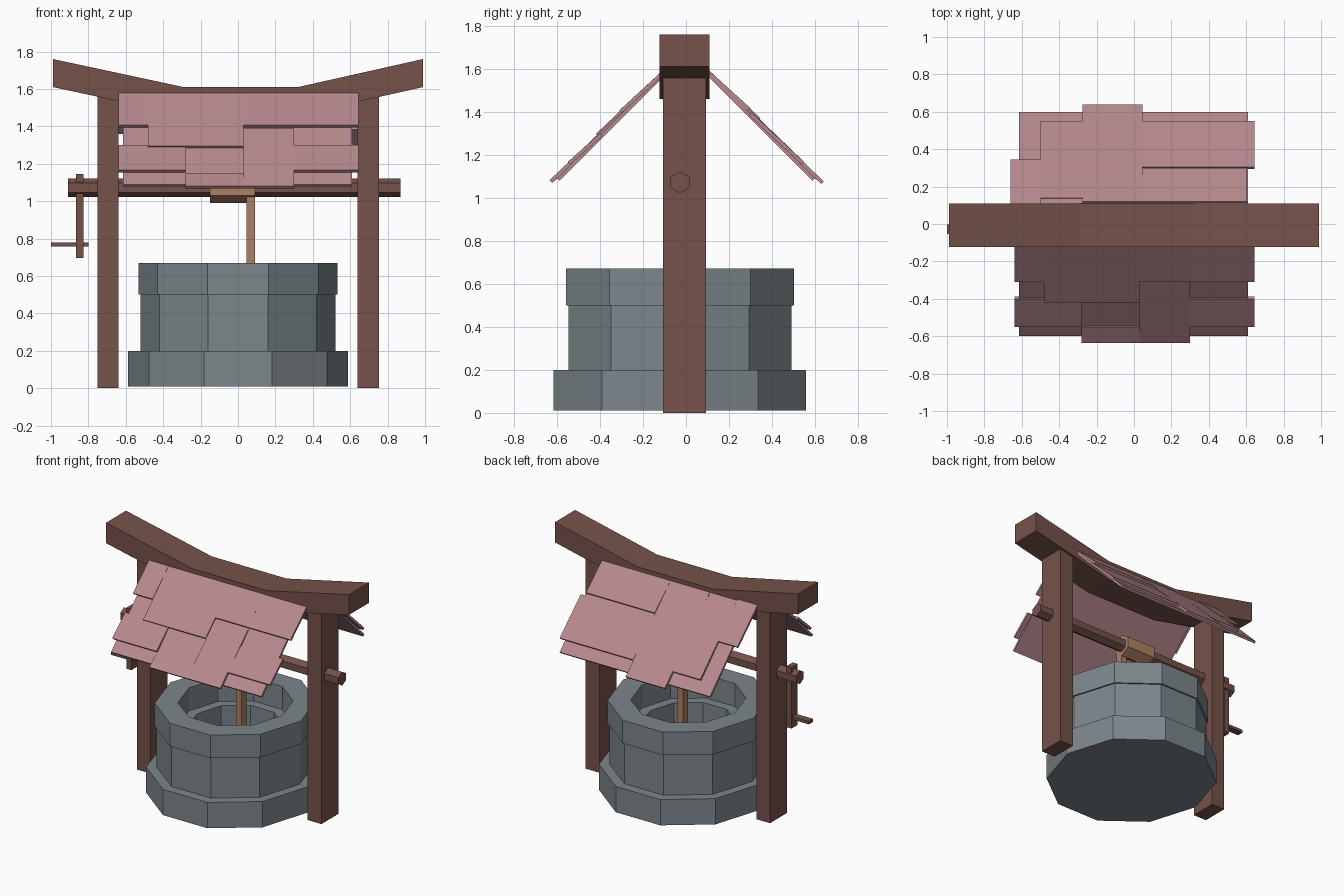
import bpy, bmesh, math

if "Cube" in bpy.data.objects:
    bpy.data.objects.remove(bpy.data.objects["Cube"])

def mat(name, c):
    m = bpy.data.materials.new(name)
    m.diffuse_color = (*c, 1)
    m.use_nodes = True
    m.node_tree.nodes["Principled BSDF"].inputs["Base Color"].default_value = m.diffuse_color
    return m

WOOD = mat("dark_wood", (.18, .085, .068))
STONE = mat("stone", (.20, .24, .26))
TILE = mat("roof_tile", (.47, .25, .27))
ROPE = mat("rope", (.42, .22, .13))
CY = -.028  # y centre of the well and axle

def finish(name, bm, material):
    bmesh.ops.recalc_face_normals(bm, faces=bm.faces)
    me = bpy.data.meshes.new(name)
    bm.to_mesh(me)
    bm.free()
    ob = bpy.data.objects.new(name, me)
    me.materials.append(material)
    bpy.context.collection.objects.link(ob)
    return ob

def prism(name, profile, offset, material):
    """Extrude a closed 3D profile along an offset."""
    bm = bmesh.new()
    f = bm.faces.new([bm.verts.new(p) for p in profile])
    r = bmesh.ops.extrude_face_region(bm, geom=[f])
    new = [v for v in r["geom"] if isinstance(v, bmesh.types.BMVert)]
    bmesh.ops.translate(bm, verts=new, vec=offset)
    return finish(name, bm, material)

def box(name, x0, x1, y0, y1, z0, z1, material):
    return prism(name, [(x0, y0, z0), (x1, y0, z0), (x1, y1, z0), (x0, y1, z0)],
                 (0, 0, z1 - z0), material)

def hex_rod(name, x0, x1, r, z, material):
    ring = [(x0, CY + r * math.sin(i * math.pi / 3), z + r * math.cos(i * math.pi / 3))
            for i in range(6)]
    return prism(name, ring, (x1 - x0, 0, 0), material)

# Stone well: stepped ten-sided wall with a ledge and a floor inside
bm = bmesh.new()
steps = [(.587, .617, .01), (.587, .617, .20), (.52, .544, .20), (.52, .544, .50),
         (.532, .557, .50), (.532, .557, .67), (.38, .395, .67), (.38, .395, .50),
         (.31, .325, .50), (.31, .325, .20)]
rings = [[bm.verts.new((rx * math.cos(i * math.pi / 5), CY + ry * math.sin(i * math.pi / 5), z))
          for i in range(10)] for rx, ry, z in steps]
for a, b in zip(rings, rings[1:]):
    for i in range(10):
        j = (i + 1) % 10
        bm.faces.new((a[i], a[j], b[j], b[i]))
bm.faces.new(rings[0])
bm.faces.new(rings[-1])
finish("well_wall", bm, STONE)

# Posts and upswept ridge beam
box("left_post", -.75, -.64, -.107, .093, 0, 1.58, WOOD)
box("right_post", .64, .755, -.107, .093, 0, 1.58, WOOD)
line = [(-.99, 1.61), (-.29, 1.46), (.32, 1.46), (.99, 1.61)]
profile = line + [(x, z + .15) for x, z in reversed(line)]
prism("ridge_beam", [(x, -.123, z) for x, z in profile], (0, .233, 0), WOOD)

# Axle, crank and rope
hex_rod("axle", -.91, .87, .05, 1.072, WOOD)
box("crank_arm", -.865, -.825, CY - .035, CY + .035, .695, 1.145, WOOD)
box("crank_handle", -1.0, -.80, CY - .025, CY + .025, .758, .78, WOOD)
hex_rod("rope_coil", -.15, .09, .082, 1.072, ROPE)
box("hanging_rope", .045, .09, -.085, -.03, .25, 1.07, ROPE)

# Roof slabs at 45 degrees; y is the distance from the ridge, h the lift
def slab(name, side, x0, x1, y0, y1, h0, h1, t):
    pts = [(y0, 1.69 - y0 + h0), (y1, 1.69 - y1 + h1)]
    low = [(y - t, z - t) for y, z in reversed(pts)]
    prism(name, [(x0, side * y, z) for y, z in pts + low], (x1 - x0, 0, 0), TILE)

front = [(-.64, -.48, .11, .31), (-.48, .03, .12, .42), (.03, .30, .11, .31),
         (.30, .645, .12, .31), (-.64, -.28, .40, .55), (-.28, .03, .55, .635),
         (.03, .30, .31, .635), (.30, .645, .40, .55)]
back = [(-.66, -.50, .11, .345), (-.50, -.275, .14, .55), (-.275, .045, .12, .64),
        (.045, .605, .12, .30), (.045, .645, .305, .55)]
for label, side, tiles in (("front", -1, front), ("back", 1, back)):
    slab(label + "_roof_panel", side, -.615, .61, .11, .60, 0, 0, .012)
    for i, t in enumerate(tiles):
        slab(f"{label}_roof_tile_{i + 1}", side, *t, .010, .026, .012)
